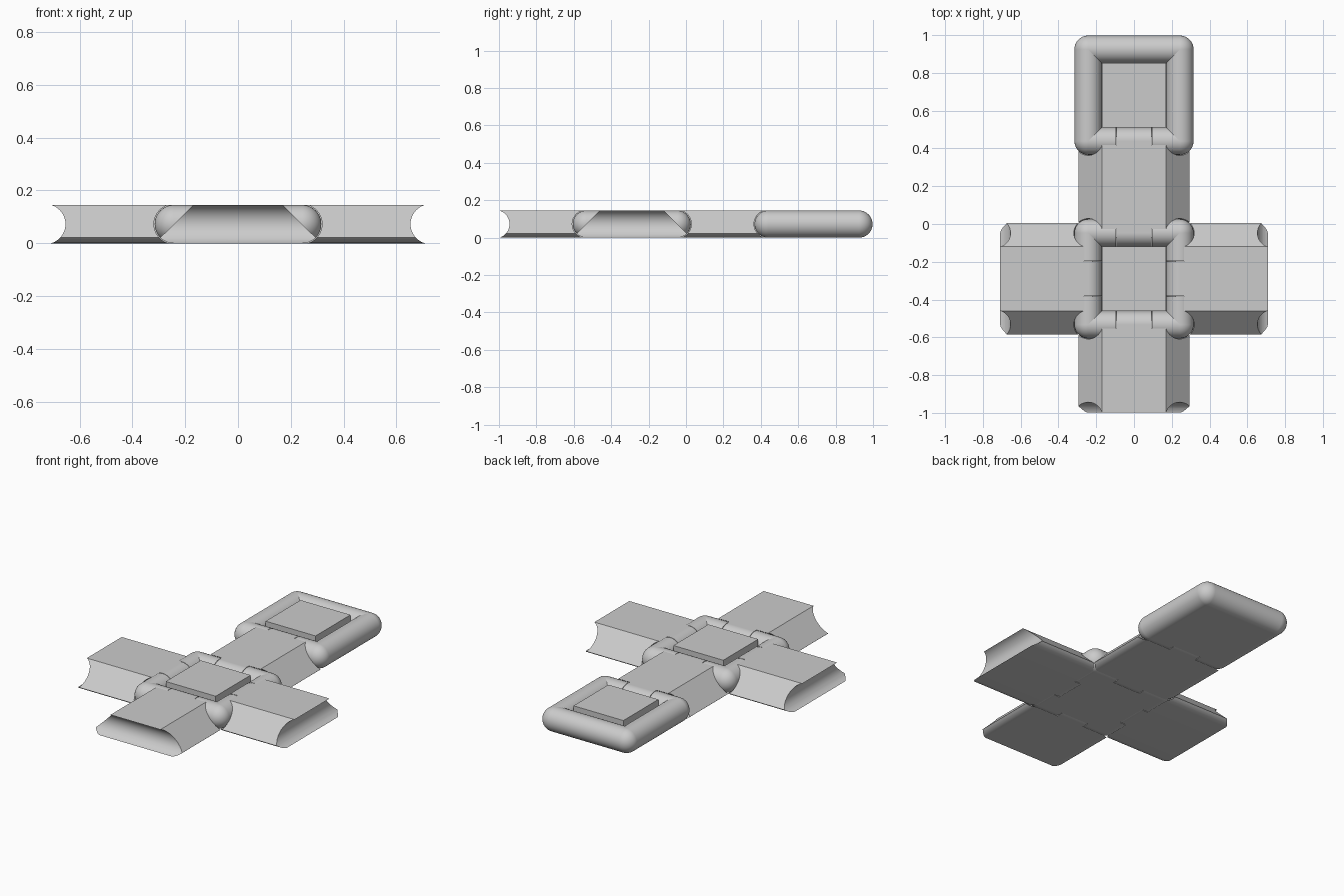
import bpy, math
from mathutils import Matrix, Vector

if "Cube" in bpy.data.objects:
    bpy.data.objects.remove(bpy.data.objects["Cube"])

R = 0.0725          # hinge tube radius
H = 2 * R           # overall thickness
A = 0.243           # tube axis distance from a face centre
P = 0.17            # half size of raised plate
CY = -0.29          # y of the central face
GAP = 0.003         # hinge clearance
K = 0.092           # half length of the middle knuckle
LIP = 0.019         # distance from hinge axis to the arm edge


def box(x0, x1, y0, y1, z0, z1):
    bpy.ops.mesh.primitive_cube_add(size=1, location=((x0 + x1) / 2, (y0 + y1) / 2, (z0 + z1) / 2))
    ob = bpy.context.object
    ob.scale = (x1 - x0, y1 - y0, z1 - z0)
    bpy.ops.object.transform_apply(location=True, rotation=True, scale=True)
    return ob


def tube(x0, x1, y, r=R, turn=0):
    """Cylinder along x at height R, turned about z."""
    bpy.ops.mesh.primitive_cylinder_add(vertices=48, radius=r, depth=x1 - x0)
    ob = bpy.context.object
    ob.data.transform(Matrix.Rotation(turn, 4, 'Z')
                      @ Matrix.Translation(((x0 + x1) / 2, y, R))
                      @ Matrix.Rotation(math.pi / 2, 4, 'Y'))
    return ob


def cut(ob, cutter):
    bpy.context.view_layer.objects.active = ob
    m = ob.modifiers.new("cut", 'BOOLEAN')
    m.operation, m.solver, m.object = 'DIFFERENCE', 'EXACT', cutter
    bpy.ops.object.modifier_apply(modifier=m.name)
    bpy.data.objects.remove(cutter)


def finish(parts, name, matrix):
    bpy.ops.object.select_all(action='DESELECT')
    for p in parts:
        p.select_set(True)
    bpy.context.view_layer.objects.active = parts[0]
    bpy.ops.object.join()
    ob = bpy.context.object
    bpy.ops.object.transform_apply(location=True, rotation=True, scale=True)
    ob.name = name
    ob.data.transform(matrix)
    bpy.ops.object.shade_smooth_by_angle(angle=math.radians(30))


def tube_face(name, y, hinged):
    """Square face: slab, raised plate, tube rim with ball corners."""
    slab = box(-A, A, -A, A, 0, R)
    parts = [slab, box(-P, P, -P, P, R / 2, H)]
    for i in range(4):
        turn = i * math.pi / 2
        if i in hinged:
            cut(slab, tube(-K - GAP, K + GAP, -A, R + GAP, turn))
            parts += [tube(-A, -K - GAP, -A, R, turn), tube(K + GAP, A, -A, R, turn)]
        else:
            parts.append(tube(-A, A, -A, R, turn))
        bpy.ops.mesh.primitive_uv_sphere_add(
            segments=48, ring_count=24, radius=R,
            location=Matrix.Rotation(turn, 3, 'Z') @ Vector((A, -A, R)))
        parts.append(bpy.context.object)
    finish(parts, name, Matrix.Translation((0, y, 0)))


def arm(name, loc, turn, both):
    """Mitred flap running along +y from its hinge axis, hollowed at both ends."""
    arc = [(A + R * math.cos(t), R + R * math.sin(t))
           for t in (math.radians(-90 + 45 * i / 8) for i in range(9))]
    half = arc + [(P, H)]
    prof = half + [(-x, z) for x, z in reversed(half)]
    n, y0, y1 = len(prof), LIP, 2 * A - LIP
    verts = [(x, y, z) for y in (y0, y1) for x, z in prof]
    faces = [tuple(range(n)), tuple(range(2 * n - 1, n - 1, -1))]
    faces += [(i, i + n, (i + 1) % n + n, (i + 1) % n) for i in range(n)]
    me = bpy.data.meshes.new(name)
    me.from_pydata(verts, [], faces)
    ob = bpy.data.objects.new(name, me)
    bpy.context.collection.objects.link(ob)
    bpy.context.view_layer.objects.active = ob
    ob.select_set(True)
    bpy.ops.object.mode_set(mode='EDIT')
    bpy.ops.mesh.select_all(action='SELECT')
    bpy.ops.mesh.normals_make_consistent(inside=False)
    bpy.ops.object.mode_set(mode='OBJECT')
    for y in (0, 2 * A):
        cut(ob, tube(-0.4, 0.4, y, R + GAP))
    # middle knuckles that sit between the rim tubes
    parts = [ob, tube(-K, K, 0), box(-K, K, 0, R + 0.01, 0, H)]
    if both:
        parts += [tube(-K, K, 2 * A), box(-K, K, 2 * A - R - 0.01, 2 * A, 0, H)]
    finish(parts, name, Matrix.Translation(loc) @ Matrix.Rotation(turn, 4, 'Z'))


# Side indices: 0 front, 1 right, 2 back, 3 left
tube_face("centre_face", CY, (0, 1, 2, 3))
tube_face("end_face", CY + 4 * A, (0,))
arm("back_arm", (0, CY + A, 0), 0, True)
arm("front_arm", (0, CY - A, 0), math.pi, False)
arm("right_arm", (A, CY, 0), -math.pi / 2, False)
arm("left_arm", (-A, CY, 0), math.pi / 2, False)
